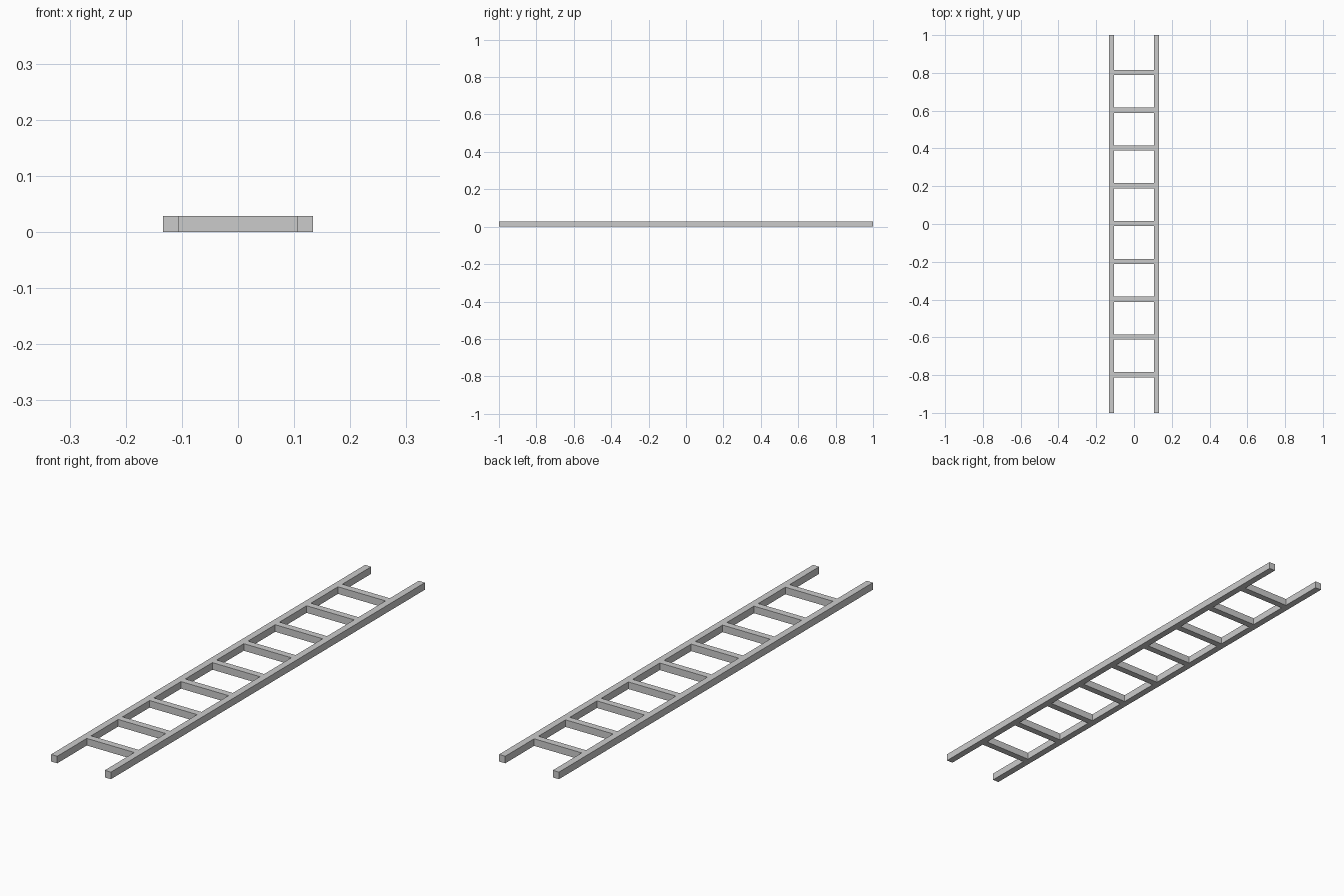
import bpy

if "Cube" in bpy.data.objects:
    bpy.data.objects.remove(bpy.data.objects["Cube"])

RAIL_W = 0.0275   # rail width
HEIGHT = 0.0286   # shared thickness of rails and rungs
HALF_X = 0.1335   # outer half width of the ladder
RUNG_D = 0.0275   # rung depth along the ladder
SPACING = 0.2


def box(name, center, size):
    bpy.ops.mesh.primitive_cube_add(size=1, location=center)
    obj = bpy.context.object
    obj.name = name
    obj.scale = size
    bpy.ops.object.transform_apply(location=False, rotation=False, scale=True)
    return obj


# Two long side rails
for side, label in ((-1, "left"), (1, "right")):
    box(f"{label}_rail",
        (side * (HALF_X - RAIL_W / 2), 0, HEIGHT / 2),
        (RAIL_W, 2, HEIGHT))

# Nine rungs spanning between the rails, flush top and bottom
inner_width = 2 * (HALF_X - RAIL_W)
for i in range(9):
    box(f"rung_{i + 1}",
        (0, (i - 4) * SPACING + 0.002, HEIGHT / 2),
        (inner_width, RUNG_D, HEIGHT))
